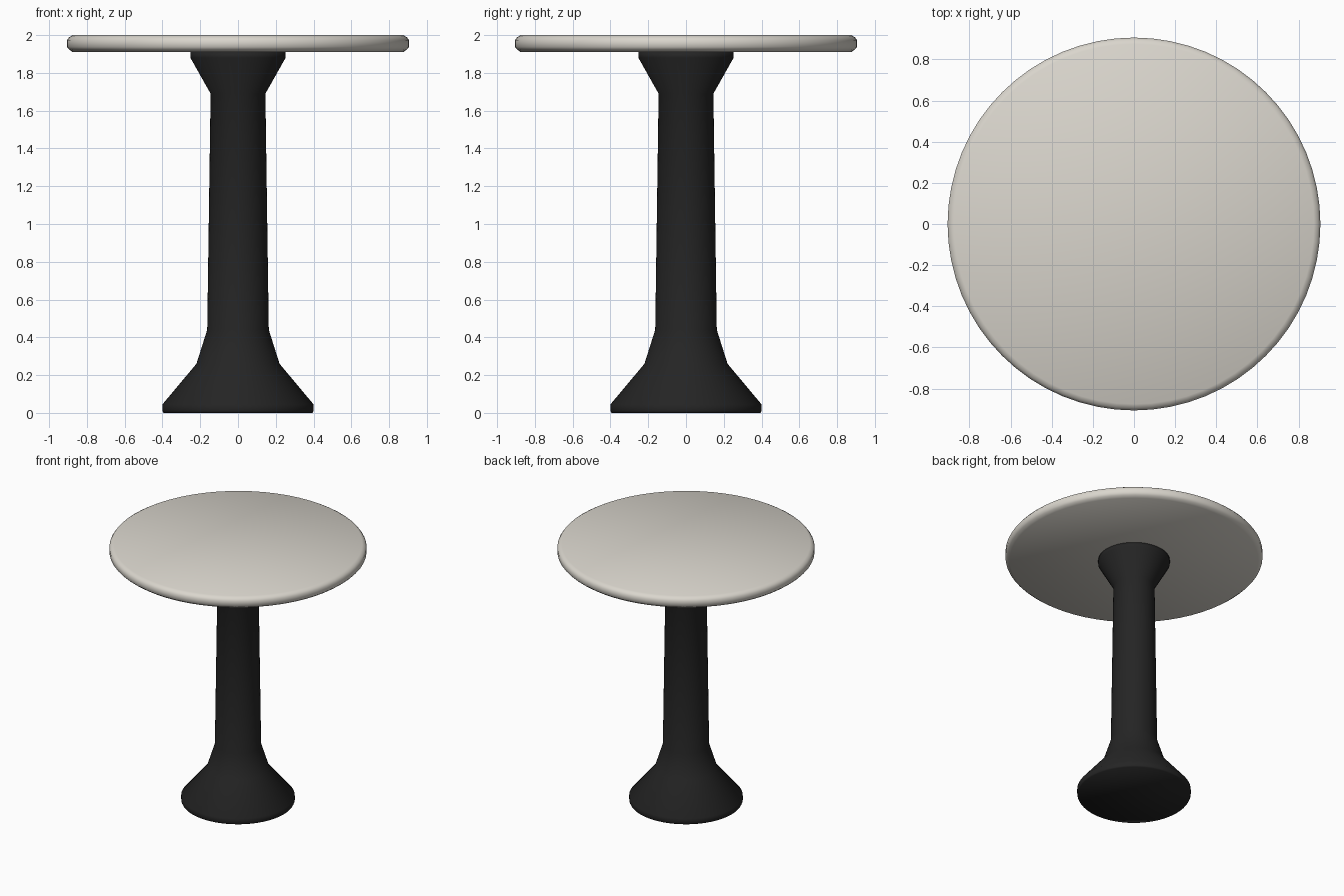
import bpy
import bmesh
from math import cos, sin, tau

default = bpy.data.objects.get("Cube")
if default:
    bpy.data.objects.remove(default, do_unlink=True)


def material(name, colour):
    mat = bpy.data.materials.new(name)
    mat.use_nodes = True
    mat.diffuse_color = colour
    mat.node_tree.nodes["Principled BSDF"].inputs["Base Color"].default_value = colour
    return mat


def turned(name, profile, mat, sides=64):
    """Closed smooth solid turned from (radius, height) pairs, bottom to top."""
    bm = bmesh.new()
    rings = [[bm.verts.new((r * cos(tau * i / sides), r * sin(tau * i / sides), z))
              for i in range(sides)] for r, z in profile]
    for low, high in zip(rings, rings[1:]):
        for i in range(sides):
            j = (i + 1) % sides
            bm.faces.new((low[i], low[j], high[j], high[i]))
    bm.faces.new(rings[0][::-1])
    bm.faces.new(rings[-1])
    for face in bm.faces:
        face.smooth = True
    mesh = bpy.data.meshes.new(name)
    bm.to_mesh(mesh)
    bm.free()
    mesh.materials.append(mat)
    obj = bpy.data.objects.new(name, mesh)
    bpy.context.collection.objects.link(obj)
    return obj


black = material("matte black", (0.018, 0.018, 0.018, 1))
stone = material("warm off white", (0.70, 0.67, 0.61, 1))

# Flared foot, tapered column and collar
turned("pedestal", [(0.395, 0), (0.4, 0.01), (0.4, 0.045), (0.22, 0.26),
                    (0.163, 0.44), (0.145, 1.69), (0.252, 1.88), (0.252, 1.912)], black)

# Round top with a softened rim
turned("table_top", [(0.875, 1.91), (0.895, 1.925), (0.906, 1.937), (0.906, 1.973),
                     (0.895, 1.988), (0.875, 2.0)], stone)
